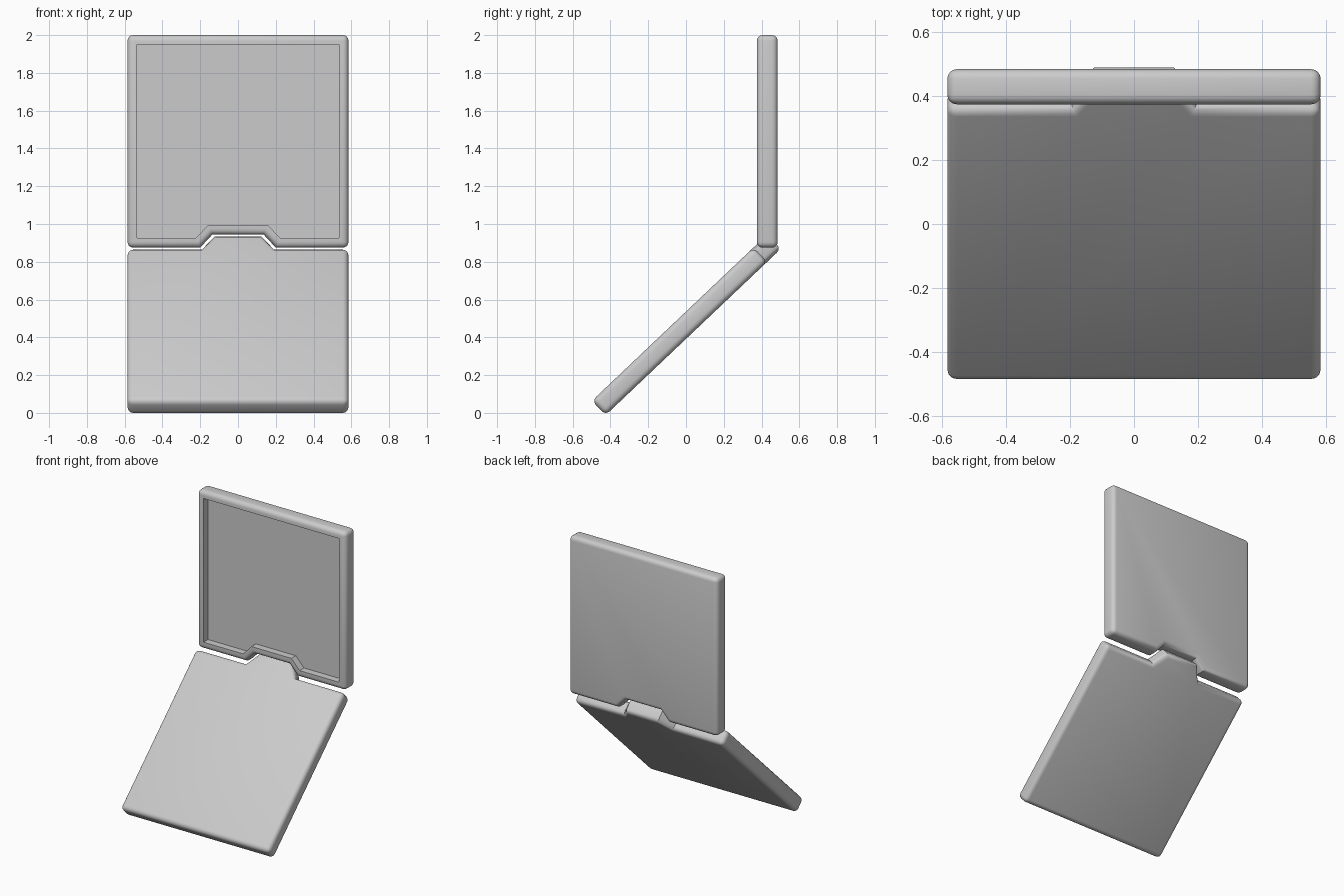
import bpy, bmesh, math
from mathutils import Matrix, Vector

if "Cube" in bpy.data.objects:
    bpy.data.objects.remove(bpy.data.objects["Cube"])

R = 0.03  # edge rounding


def panel(name, half_outline, thick, origin, tilt, recess=0.0):
    """Rounded slab from a mirrored outline (x, v); recess sinks its front face."""
    pts = half_outline + [(-x, v) for x, v in reversed(half_outline)]
    bm = bmesh.new()
    cap = bm.faces.new([bm.verts.new((x, v, -thick / 2)) for x, v in pts])
    ext = bmesh.ops.extrude_face_region(bm, geom=[cap], use_keep_orig=True)
    bmesh.ops.translate(bm, vec=(0, 0, thick),
                        verts=[g for g in ext["geom"] if isinstance(g, bmesh.types.BMVert)])
    bmesh.ops.recalc_face_normals(bm, faces=bm.faces[:])
    xmax = max(x for x, v in pts)
    # round the rims of both faces and the four outer corners
    edges = [e for e in bm.edges
             if abs(e.verts[0].co.z - e.verts[1].co.z) < 1e-5
             or abs(abs(e.verts[0].co.x) - xmax) < 1e-5]
    bmesh.ops.bevel(bm, geom=edges, offset=R, segments=4, profile=0.5,
                    affect='EDGES', clamp_overlap=True)
    if recess:
        bm.normal_update()
        front = max((f for f in bm.faces if f.normal.z > 0.99), key=lambda f: f.calc_area())
        bmesh.ops.inset_region(bm, faces=[front], thickness=0.021, use_even_offset=True)
        walls = bmesh.ops.extrude_discrete_faces(bm, faces=[front])["faces"]
        bmesh.ops.translate(bm, vec=(0, 0, -recess), verts=walls[0].verts[:])
    # stand the slab up: v runs up the tilt, the front faces -y
    c, s = math.cos(tilt), math.sin(tilt)
    m = Matrix(((1, 0, 0), (0, c, -s), (0, s, c))).to_4x4()
    bmesh.ops.transform(bm, matrix=Matrix.Translation(Vector(origin)) @ m, verts=bm.verts[:])
    bmesh.ops.recalc_face_normals(bm, faces=bm.faces[:])
    me = bpy.data.meshes.new(name)
    bm.to_mesh(me)
    bm.free()
    ob = bpy.data.objects.new(name, me)
    bpy.context.collection.objects.link(ob)
    bpy.ops.object.select_all(action='DESELECT')
    ob.select_set(True)
    bpy.context.view_layer.objects.active = ob
    bpy.ops.object.shade_smooth_by_angle(angle=math.radians(35))
    return ob


# upright lid with a hinge notch below and a recessed front
panel("lid_frame", [(0.135, 0.07), (0.2, 0.0), (0.585, 0.0), (0.585, 1.125)],
      0.11, (0, 0.43, 0.875), math.pi / 2, recess=0.05)

# sloping base slab with a hinge tab at its upper end
a = math.radians(43.5)
panel("base_slab", [(0.585, 0.0), (0.585, 1.18), (0.195, 1.18), (0.128, 1.28)],
      0.105, (0, -0.44 - R * math.cos(a), 0.0465 - R * math.sin(a)), a)
